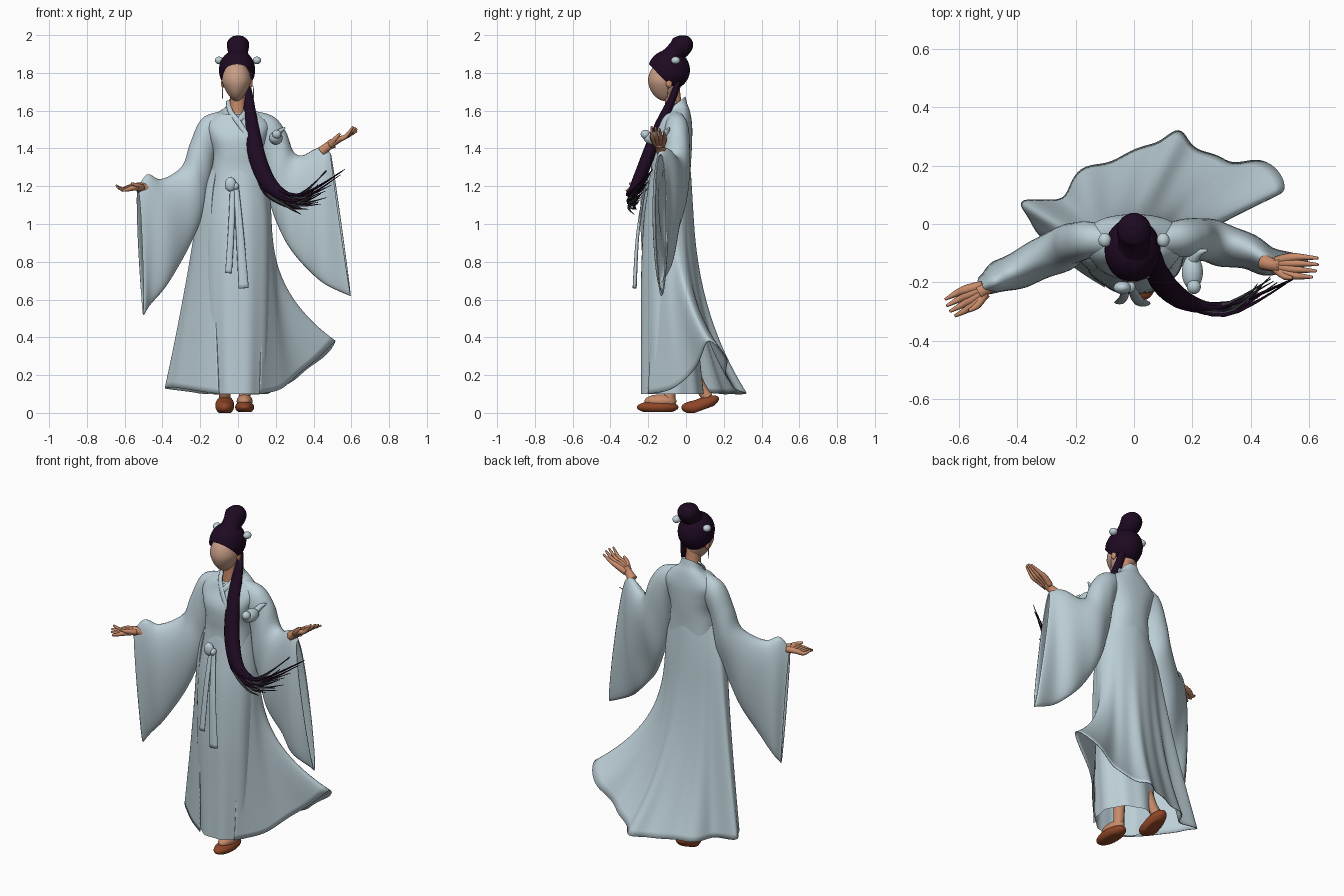
import bpy, bmesh, math, random
from mathutils import Vector

random.seed(4)
cube = bpy.data.objects.get("Cube")
if cube:
    bpy.data.objects.remove(cube)


def material(name, r, g, b):
    m = bpy.data.materials.new(name)
    m.use_nodes = True
    m.diffuse_color = (r, g, b, 1)
    bsdf = m.node_tree.nodes["Principled BSDF"]
    bsdf.inputs["Base Color"].default_value = (r, g, b, 1)
    bsdf.inputs["Roughness"].default_value = 0.8
    return m


CLOTH = material("pale blue cloth", .5, .62, .67)
SKIN = material("warm skin", .58, .26, .145)
FACE = material("face skin", .58, .34, .24)
HAIR = material("dark plum hair", .013, .003, .016)
WISP = material("dark grey hair ends", .035, .035, .04)
SHOE = material("brown leather", .27, .06, .02)
PEARL = material("pearl", .53, .64, .67)


def spline(points, n):
    """Catmull-Rom samples through tuples of any length."""
    out, last = [], len(points) - 1
    for k in range(n + 1):
        f = k / n * last
        i = min(int(f), last - 1)
        t = f - i
        a, b, c, d = (points[max(0, min(last, i + j))] for j in (-1, 0, 1, 2))
        out.append([q + t / 2 * (r - p + t * (2*p - 5*q + 4*r - s + t * (3*q - p - 3*r + s)))
                    for p, q, r, s in zip(a, b, c, d)])
    return out


def finish(name, bm, mat, thick=0):
    bmesh.ops.recalc_face_normals(bm, faces=bm.faces[:])
    me = bpy.data.meshes.new(name)
    bm.to_mesh(me)
    bm.free()
    me.materials.append(mat)
    ob = bpy.data.objects.new(name, me)
    bpy.context.collection.objects.link(ob)
    for p in me.polygons:
        p.use_smooth = True
    if thick:
        mod = ob.modifiers.new("cloth thickness", "SOLIDIFY")
        mod.thickness, mod.offset = thick, 0
    return ob


def loft(name, rings, mat, closed=True, cap=False, thick=0):
    bm = bmesh.new()
    rows = [[bm.verts.new(p) for p in ring] for ring in rings]
    n = len(rows[0])
    for a, b in zip(rows, rows[1:]):
        for i in range(n if closed else n - 1):
            j = (i + 1) % n
            bm.faces.new((a[i], a[j], b[j], b[i]))
    if cap:
        bm.faces.new(rows[0])
        bm.faces.new(rows[-1])
    return finish(name, bm, mat, thick)


def tube(name, points, mat, flat=1, n=16, sides=12):
    """Points are x, y, z, radius; flat squashes the section front to back."""
    pts = spline(points, n)
    rings = []
    for i, p in enumerate(pts):
        t = (Vector(pts[min(i+1, n)][:3]) - Vector(pts[max(i-1, 0)][:3])).normalized()
        u = t.cross(Vector((0, -1, 0)) if abs(t.y) < .9 else Vector((0, 0, 1))).normalized()
        v = u.cross(t)
        r = max(p[3], .0008)
        rings.append([Vector(p[:3]) + r * (u * math.cos(a) + v * flat * math.sin(a))
                      for a in (math.tau * k / sides for k in range(sides))])
    return loft(name, rings, mat, cap=True)


def ball(name, centre, radii, mat, shape=None, cut=None):
    bm = bmesh.new()
    bmesh.ops.create_uvsphere(bm, u_segments=32, v_segments=20, radius=1)
    for v in bm.verts:
        if shape:
            shape(v.co)
        v.co = Vector(centre) + Vector([c * r for c, r in zip(v.co, radii)])
    if cut:
        bmesh.ops.bisect_plane(bm, geom=bm.verts[:] + bm.edges[:] + bm.faces[:],
                               plane_co=cut[0], plane_no=cut[1], clear_inner=True)
    return finish(name, bm, mat)


def body(name, stations, mat, n=30, ripple=0, folds=9, square=1):
    """Stations are z, centre y, half width, half depth, tilt."""
    rings = []
    for k, (z, cy, rx, ry, tilt) in enumerate(spline(stations, n)):
        ring = []
        for i in range(64):
            a = math.tau * i / 64
            w = 1 + ripple * k / n * math.sin(folds * a)
            y = ry * w * math.copysign(abs(math.sin(a)) ** square, math.sin(a))
            x = rx * w * math.copysign(abs(math.cos(a)) ** square, math.cos(a))
            ring.append((x, cy + y, z + tilt * y))
        rings.append(ring)
    return loft(name, rings, mat)


# Robe bodice and inner skirt
body("bodice", [(1.18, -.085, .15, .108, 0), (1.3, -.08, .136, .105, 0), (1.38, -.08, .13, .11, 0),
                (1.46, -.077, .152, .11, 0), (1.53, -.06, .168, .092, 0), (1.585, -.055, .115, .077, .1),
                (1.605, -.06, .07, .066, .5), (1.63, -.06, .055, .057, .8)], CLOTH, square=.84)
body("inner_skirt", [(1.3, -.08, .13, .103, 0), (1.2, -.085, .152, .115, 0), (1, -.095, .172, .132, 0),
                     (.7, -.1, .172, .14, 0), (.4, -.09, .168, .15, 0), (.1, -.075, .16, .165, 0)],
     CLOTH, ripple=.025)

# Outer skirt with swept train: hem x, y, z and flare exponent
hem = spline([(-.1, -.215, .1, 1), (-.24, -.12, .12, 1.1), (-.34, -.01, .135, 1.2), (-.38, .07, .13, 1.25),
              (-.25, .095, .11, 1.8), (-.15, .2, .1, 2.4), (0, .24, .1, 2.6), (.12, .31, .1, 2.6),
              (.2, .28, .12, 2.8), (.3, .215, .18, 3.1), (.43, .215, .28, 3.4), (.52, .12, .38, 3.6),
              (.36, .05, .24, 3), (.23, -.07, .13, 2), (.115, -.2, .1, 1.1)], 120)
rows = []
for k in range(41):
    v, row = k / 40, []
    for i, (x, y, z, p) in enumerate(hem):
        s = i / 120
        a = -.95 - s * (math.tau - 1.9)
        q = min(v / .25, 1)
        hip = (.05 - .008 * math.sin(a)) * q * (2 - q)
        tx = (.129 + hip) * math.sin(a)
        ty = -.082 - (.102 + .25 * hip) * math.cos(a)
        w = v ** p
        fold = .012 * v * v * math.sin(s * 62) * math.sin(s * math.pi)
        row.append((tx + (x - tx) * w + fold * math.sin(a), ty + (y - ty) * w - fold * math.cos(a),
                    1.31 + (z - 1.31) * v))
    rows.append(row)
loft("outer_skirt", rows, CLOTH, closed=False, thick=.005)


# Wide hanging sleeves: top x, y, z, bottom x, y, z, half thickness
def sleeve(name, stations):
    st = spline(stations, 44)
    mids = [(Vector(s[:3]) + Vector(s[3:6])) / 2 for s in st]
    rings = []
    for k, s in enumerate(st):
        half = (Vector(s[:3]) - Vector(s[3:6])) / 2
        n = (mids[min(k+1, 44)] - mids[max(k-1, 0)]).cross(half).normalized()
        ring = []
        for i in range(36):
            a = math.tau * i / 36
            low = (1 - math.cos(a)) / 2
            sway = .012 * low * math.sin(k * .55) * k / 44
            ring.append(mids[k] + half * math.cos(a) + n * (s[6] * math.sin(a) * (1.1 - .35 * low) + sway))
        rings.append(ring)
    loft(name, rings, CLOTH, thick=.005)


sleeve("right_sleeve", [(-.06, -.055, 1.6, -.08, -.07, 1.42, .05), (-.185, -.045, 1.56, -.125, -.07, 1.37, .065),
                        (-.25, -.06, 1.43, -.15, -.075, 1.23, .07), (-.285, -.08, 1.32, -.18, -.085, 1.08, .075),
                        (-.34, -.12, 1.265, -.27, -.115, .86, .072), (-.415, -.165, 1.235, -.38, -.145, .68, .065),
                        (-.48, -.2, 1.26, -.465, -.17, .57, .05), (-.53, -.225, 1.19, -.505, -.175, .52, .03)])
sleeve("left_sleeve", [(.06, -.055, 1.6, .08, -.065, 1.42, .05), (.18, -.04, 1.57, .125, -.065, 1.37, .065),
                       (.25, -.04, 1.49, .15, -.06, 1.2, .07), (.29, -.05, 1.385, .19, -.065, 1.05, .075),
                       (.34, -.065, 1.36, .26, -.08, .9, .073), (.41, -.095, 1.395, .36, -.1, .77, .062),
                       (.46, -.125, 1.4, .47, -.125, .68, .05), (.49, -.135, 1.37, .595, -.14, .62, .03)])

# Crossed collar, bow and sash tails
tube("collar_right", [(-.052, -.05, 1.65, .012), (-.04, -.11, 1.595, .014), (.005, -.155, 1.535, .015),
                      (.06, -.182, 1.45, .013)], CLOTH, flat=.5)
tube("collar_left", [(.052, -.05, 1.65, .012), (.04, -.11, 1.595, .014), (0, -.152, 1.54, .015)], CLOTH, flat=.5)
ball("bow_loop", (-.04, -.218, 1.21), (.03, .022, .038), CLOTH)
ball("bow_knot", (-.012, -.216, 1.2), (.017, .02, .02), CLOTH)
tube("sash_tail_short", [(-.03, -.215, 1.2, .012), (-.035, -.25, 1, .016), (-.05, -.268, .74, .018)], CLOTH, flat=.4)
tube("sash_tail_long", [(-.01, -.215, 1.2, .014), (.01, -.255, .95, .021), (.03, -.272, .66, .027)], CLOTH, flat=.4)


# Head, neck and ears
def jaw(co):
    if co.z < 0:
        co.x *= 1 + .35 * co.z
        co.y += -.12 * co.z


tube("neck", [(0, -.065, 1.5, .05), (0, -.065, 1.6, .046), (0, -.07, 1.67, .042), (0, -.08, 1.74, .045)], SKIN)
ball("face", (-.008, -.115, 1.755), (.077, .086, .105), FACE, jaw)
ball("hair_cap", (-.005, -.09, 1.815), (.096, .111, .107), HAIR, cut=((0, -.19, 1.84), (0, .72, .69)))
tube("hair_bun", [(0, -.085, 1.865, .07), (0, -.06, 1.905, .053), (0, -.03, 1.935, .058),
                  (0, -.014, 1.965, .056), (0, -.007, 1.99, .032), (0, -.006, 1.998, .004)], HAIR, sides=24)
for side, sx in (("right", -1), ("left", 1)):
    ball(side + "_ear", (sx * .074 - .006, -.09, 1.745), (.01, .017, .024), SKIN)
    ball(side + "_hair_pearl", (sx * .1, -.055, 1.866), (.022, .024, .02), PEARL)
    tube(side + "_earring", [(sx * .08, -.095, 1.73, .002), (sx * .082, -.097, 1.7, .003),
                             (sx * .082, -.097, 1.665, .002)], PEARL, sides=6, n=6)

# Long windswept lock of hair, fanning into wisps
tube("hair_lock", [(.04, -.04, 1.76, .02), (.055, -.07, 1.67, .026), (.065, -.12, 1.56, .036),
                   (.085, -.175, 1.43, .043), (.115, -.22, 1.31, .046), (.17, -.262, 1.205, .042),
                   (.25, -.285, 1.15, .026), (.34, -.278, 1.135, .006)], HAIR, n=40, sides=16, flat=.75)
for i in range(24):
    f = i / 23
    dx, dz = random.uniform(-.025, .025), .06 * (f - .5)
    end = (.41 + .13 * f + random.uniform(-.09, .03), -.275 + .1 * f,
           1.055 + .24 * f + random.uniform(-.015, .015))
    mid = (.28 + .05 * f + dx, -.29 + random.uniform(-.02, .02), 1.09 + .065 * f)
    tube("hair_wisp_%02d" % i, [(.1 + dx, -.215, 1.34, .008), (.16 + dx, -.262, 1.2 + dz, .01),
                                (*mid, .007), (*end, .0015)],
         HAIR if i % 2 else WISP, n=14, sides=6)


# Hands with gently spread fingers
def hand(side, elbow, wrist, tip, thumb):
    w, e, t = Vector(wrist), Vector(elbow), Vector(tip)
    d = (t - w).normalized()
    s = d.cross(Vector((0, 0, 1))).normalized()
    up = s.cross(d)
    reach = (t - w).length
    tube(side + "_forearm", [(*e, .028), (*w, .023), (*(w + d * .035), .027)], SKIN)
    for i in range(4):
        q = i - 1.5
        a = w + d * .015 + s * q * .009
        k = w + d * .07 + s * q * .019
        m = k + d * .04 + s * q * .003 - up * .008
        b = w + d * (reach - .008 * abs(q)) + s * q * .022 + up * (.01 * q)
        tube("%s_finger_%d" % (side, i), [(*a, .018), (*k, .016), (*m, .011), (*b, .005)], SKIN, n=12, sides=8)
    a = w + d * .02 + s * thumb * .015
    tube(side + "_thumb", [(*a, .017), (*(a + d * .04 + s * thumb * .022 + up * .012), .012),
                           (*(a + d * .075 + s * thumb * .025 + up * .022), .006)], SKIN, n=8, sides=8)


hand("right", (-.46, -.195, 1.18), (-.5, -.217, 1.195), (-.64, -.292, 1.19), -1)
hand("left", (.445, -.13, 1.385), (.475, -.14, 1.41), (.63, -.15, 1.51), 1)

# Small bird resting at the shoulder
ball("bird_body", (.2, -.165, 1.455), (.036, .06, .036), CLOTH)
ball("bird_head", (.205, -.215, 1.475), (.024, .025, .024), CLOTH)
tube("bird_tail", [(.2, -.13, 1.46, .02), (.22, -.1, 1.49, .014), (.25, -.09, 1.51, .004)], CLOTH, n=8)


# Shoes and ankles; the trailing heel is lifted
def heel_lift(co):
    co.z = max(co.z, -.7) + .9 * max(0, co.y + .3)


def sole(co):
    co.z = max(co.z, -.75)


ball("left_shoe", (.035, -.15, .03), (.05, .11, .034), SHOE, sole)
ball("left_foot", (.035, -.135, .062), (.042, .085, .036), SKIN)
tube("left_ankle", [(.035, -.09, .05, .034), (.035, -.085, .12, .03), (.035, -.08, .3, .04)], SKIN)
ball("right_shoe", (-.07, .075, .028), (.05, .1, .04), SHOE, heel_lift)
tube("right_ankle", [(-.07, .115, .08, .03), (-.07, .07, .15, .03), (-.07, 0, .3, .04)], SKIN)
